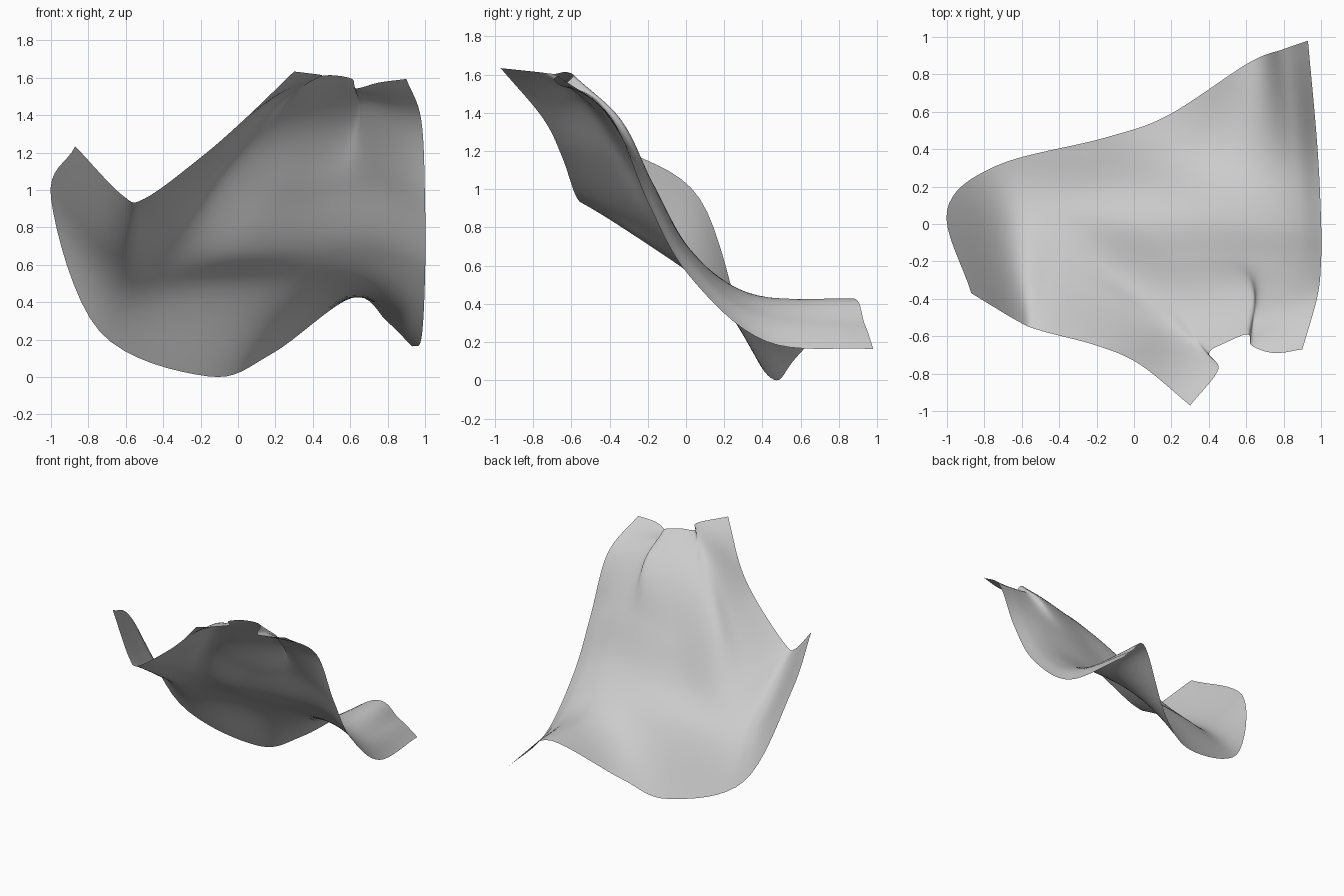
import bpy
import bmesh
from mathutils import Vector

cube = bpy.data.objects.get("Cube")
if cube:
    bpy.data.objects.remove(cube, do_unlink=True)

STEPS = 8  # divisions between neighbouring guide points

# Guide paths down the cloth, each running from the neckline to the hem
front_edge = [(.3, -.97, 1.64), (.03, -.75, 1.38), (-.2, -.65, 1.18),
              (-.5, -.57, .96), (-.62, -.52, .98), (-.87, -.37, 1.24)]
front_flap = [(.45, -.78, 1.62), (.18, -.57, 1.48), (-.1, -.42, 1.17),
              (-.42, -.25, .83), (-.66, -.08, .66), (-1, .07, .96)]
front_pleat = [(.4, -.69, 1.61), (.23, -.46, 1.41), (-.04, -.27, 1.12),
               (-.28, -.06, .73), (-.54, .14, .47), (-.74, .31, .25)]
middle = [(.5, -.63, 1.62), (.4, -.37, 1.36), (.22, -.18, .99),
          (.04, -.01, .68), (-.11, .21, .47), (-.16, .46, .01)]
back_pleat = [(.61, -.59, 1.6), (.62, -.34, 1.37), (.52, -.17, 1.03),
              (.42, .01, .7), (.32, .25, .47), (.18, .58, .13)]
back_flap = [(.63, -.65, 1.55), (.67, -.46, 1.46), (.72, -.2, 1.07),
             (.71, .02, .69), (.66, .33, .46), (.61, .86, .43)]
back_fold = [(.75, -.69, 1.58), (.84, -.43, 1.42), (.88, -.19, 1),
             (.88, .03, .63), (.86, .37, .36), (.8, .935, .3)]
back_edge = [(.9, -.67, 1.6), (.98, -.39, 1.38), (1, -.2, .94),
             (1, .02, .55), (.98, .42, .21), (.93, .98, .17)]
guides = [front_edge, front_flap, front_pleat, middle,
          back_pleat, back_flap, back_fold, back_edge]


def smooth_path(points):
    """Catmull-Rom curve passing through every point."""
    pts = [Vector(p) for p in points]
    pts = [2 * pts[0] - pts[1]] + pts + [2 * pts[-1] - pts[-2]]
    path = []
    for a, b, c, d in zip(pts, pts[1:], pts[2:], pts[3:]):
        for k in range(STEPS):
            t = k / STEPS
            path.append(b + (c - a) * t / 2
                        + (a - b * 2.5 + c * 2 - d / 2) * t ** 2
                        + (b * 3 - c * 3 + d - a) / 2 * t ** 3)
    path.append(pts[-2])
    return path


# Loft the guides into one draped sheet
lengthwise = [smooth_path(g) for g in guides]
rows = [smooth_path(row) for row in zip(*lengthwise)]
lowest = min(p.z for row in rows for p in row)

bm = bmesh.new()
grid = [[bm.verts.new((p.x, p.y, p.z - lowest)) for p in row] for row in rows]
for upper, lower in zip(grid, grid[1:]):
    for i in range(len(upper) - 1):
        bm.faces.new((upper[i], upper[i + 1], lower[i + 1], lower[i]))
for face in bm.faces:
    face.smooth = True

mesh = bpy.data.meshes.new("draped_cloth")
bm.to_mesh(mesh)
bm.free()
cloth = bpy.data.objects.new("draped_cloth", mesh)
bpy.context.collection.objects.link(cloth)

# Plain grey fabric
fabric = bpy.data.materials.new("grey_fabric")
fabric.use_nodes = True
grey = (.6, .6, .6, 1)
fabric.diffuse_color = grey
fabric.node_tree.nodes["Principled BSDF"].inputs["Base Color"].default_value = grey
mesh.materials.append(fabric)
